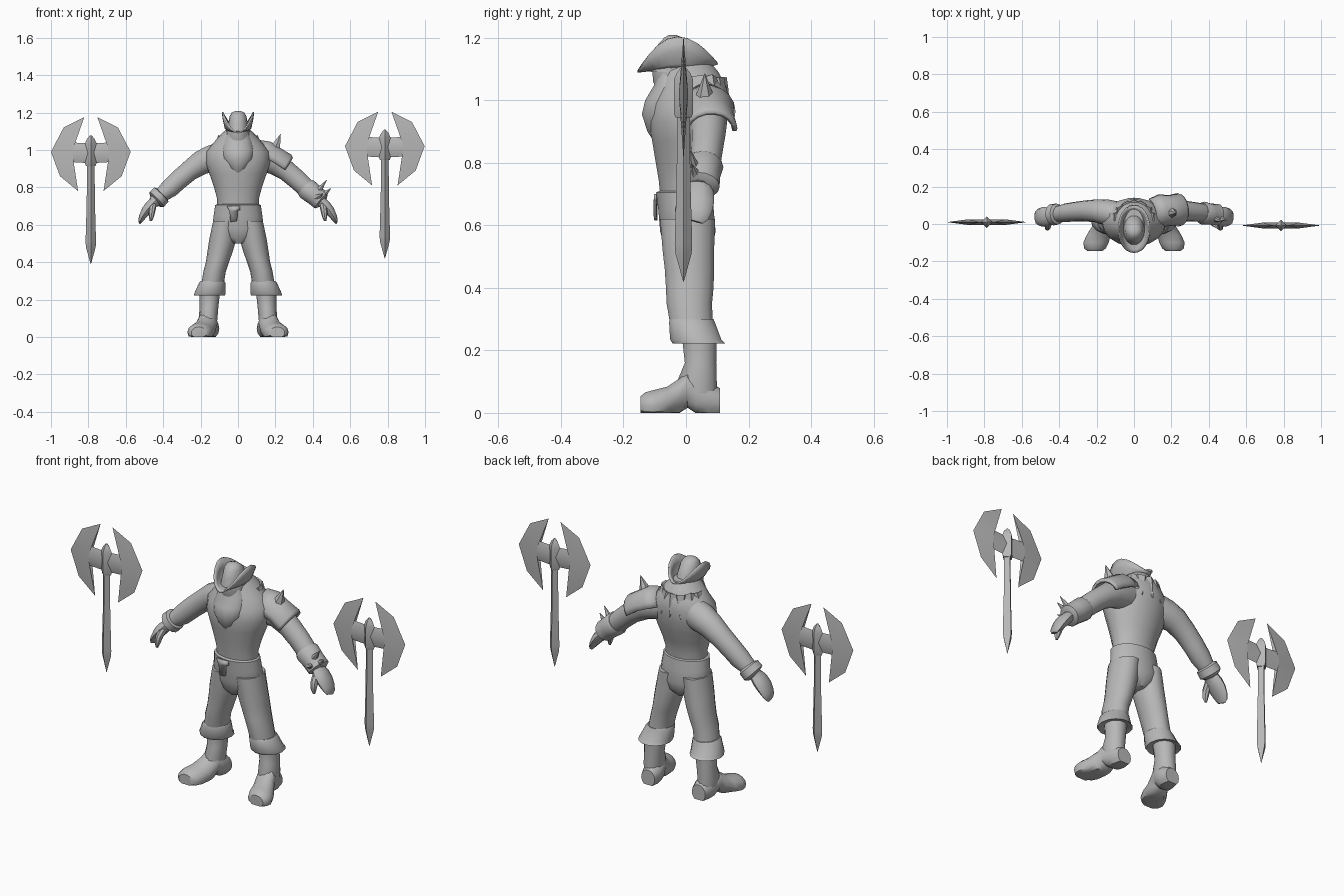
import bpy, bmesh, math
from mathutils import Vector

X, Y, Z = Vector((1, 0, 0)), Vector((0, 1, 0)), Vector((0, 0, 1))
grey = bpy.data.materials.new("plain_grey")
grey.diffuse_color = (0.48, 0.48, 0.48, 1)


def finish(name, verts, faces, thick=0, angle=40):
    me = bpy.data.meshes.new(name)
    me.from_pydata([tuple(v) for v in verts], [], faces)
    bm = bmesh.new()
    bm.from_mesh(me)
    bmesh.ops.recalc_face_normals(bm, faces=bm.faces)
    bm.to_mesh(me)
    bm.free()
    me.materials.append(grey)
    ob = bpy.data.objects.new(name, me)
    bpy.context.collection.objects.link(ob)
    bpy.ops.object.select_all(action='DESELECT')
    ob.select_set(True)
    bpy.context.view_layer.objects.active = ob
    bpy.ops.object.shade_smooth_by_angle(angle=math.radians(angle))
    if thick:
        mod = ob.modifiers.new("thickness", 'SOLIDIFY')
        mod.thickness, mod.offset = thick, 0
    return ob


def skin(name, rows, closed=True, caps=True, thick=0, angle=40):
    """Bridge rows of points into one surface."""
    n = len(rows[0])
    faces = []
    for i in range(len(rows) - 1):
        for j in range(n if closed else n - 1):
            k = (j + 1) % n
            faces.append((i * n + j, i * n + k, (i + 1) * n + k, (i + 1) * n + j))
    if caps and closed:
        faces += [tuple(range(n)), tuple(range((len(rows) - 1) * n, len(rows) * n))]
    return finish(name, [p for r in rows for p in r], faces, thick, angle)


def loft(name, rings, side=X, axis=None, sides=14, sx=1, half=False, **kw):
    """Rings are (x, y, z, radius along side, radius across); sx=-1 mirrors."""
    pts = [Vector(r[:3]) for r in rings]
    rows = []
    for i, r in enumerate(rings):
        t = axis or (pts[min(i + 1, len(pts) - 1)] - pts[max(i - 1, 0)]).normalized()
        u = (side - t * side.dot(t)).normalized()
        v = t.cross(u)
        row = []
        for j in range(sides):
            a = math.pi * j / (sides - 1) if half else 2 * math.pi * j / sides
            p = pts[i] + u * (r[3] * math.cos(a)) + v * (r[4] * math.sin(a))
            row.append((p.x * sx, p.y, max(p.z, 0)))
        rows.append(row)
    return skin(name, rows, closed=not half, **kw)


def upright(name, rings, **kw):
    """Rings are (z, x, y_front, y_back, half width)."""
    return loft(name, [(x, (f + b) / 2, z, w, (b - f) / 2) for z, x, f, b, w in rings],
                axis=Z, **kw)


def spike(name, base, tip, r):
    d = Vector(tip) - Vector(base)
    loft(name, [(*base, r, r), (*(Vector(base) + d * 0.3), r * .75, r * .75),
                (*tip, .001, .001)], side=Y if abs(d.normalized().y) < .8 else X, sides=6)


# Torso, beard and head
upright("torso", [(.66, 0, -.08, .075, .112), (.74, 0, -.088, .078, .112),
                  (.80, 0, -.098, .095, .128), (.87, 0, -.11, .12, .152),
                  (.93, 0, -.12, .133, .172), (.99, 0, -.11, .14, .17),
                  (1.04, 0, -.09, .132, .13), (1.09, 0, -.08, .105, .085),
                  (1.12, 0, -.07, .08, .05)], sides=18)
upright("beard", [(.87, 0, -.105, -.03, .02), (.90, 0, -.125, 0, .055),
                  (.955, 0, -.143, 0, .083), (1.0, 0, -.132, 0, .088),
                  (1.05, 0, -.102, 0, .075), (1.09, 0, -.10, 0, .055)])
upright("head", [(1.02, 0, -.09, .06, .06), (1.06, 0, -.108, .075, .07),
                 (1.11, 0, -.11, .07, .062)])
# Ragged hair over the back of the shoulders
for i in range(7):
    a = math.pi * (i + .5) / 7
    c, s = math.cos(a), math.sin(a)
    spike("hair_lock", (.08 * c, .02 + .075 * s, 1.06),
          (.135 * c, .02 + .122 * s, .93 + .05 * abs(c) + .02 * (i % 2)), .038)

# Hat crown and curled brim
upright("hat_crown", [(1.09, 0, -.115, .055, .062), (1.14, 0, -.105, .04, .052),
                      (1.18, 0, -.09, .015, .045), (1.2, 0, -.07, -.01, .033),
                      (1.208, 0, -.055, -.03, .014)])
brim = []
for s in (0, .35, .7, 1):
    row = []
    for j in range(24):
        a = 2 * math.pi * j / 24
        c, d = math.cos(a), math.sin(a)
        row.append((c * (.05 + .033 * s ** .6), -.027 + d * (.07 + .058 * s),
                    1.098 + .105 * c * c * s ** 1.6 + (.02 if d > 0 else -.006) * d * d * s))
    brim.append(row)
skin("hat_brim", brim, caps=False, thick=.008, angle=60)

# Trousers with flap
upright("trouser_hips", [(.50, 0, -.05, .06, .03), (.53, 0, -.07, .085, .10),
                         (.58, 0, -.084, .096, .138), (.65, 0, -.09, .09, .13),
                         (.705, 0, -.097, .085, .122), (.71, 0, -.085, .075, .11)], sides=18)
flap = [(-.06, .70), (.01, .70), (.012, .68), (-.002, .675), (-.005, .62), (-.04, .615), (-.045, .67)]
finish("belt_flap", [(x, -.099 + abs(x) * .08, z) for x, z in flap], [tuple(range(7))], thick=.009)

for sx in (1, -1):
    # Legs, cuffs and boots
    upright("trouser_leg", [(.62, .068, -.085, .095, .065), (.52, .082, -.077, .092, .072),
                            (.46, .095, -.07, .092, .068), (.40, .11, -.066, .09, .062),
                            (.35, .125, -.064, .085, .06), (.27, .138, -.05, .088, .06)], sx=sx)
    upright("trouser_cuff", [(.30, .136, -.053, .09, .062), (.29, .138, -.056, .094, .07),
                             (.235, .15, -.053, .115, .083), (.222, .152, -.045, .128, .083),
                             (.23, .15, -.02, .10, .06)], sx=sx)
    upright("boot_shaft", [(.25, .15, -.015, .10, .055), (.16, .155, -.005, .098, .05),
                           (.10, .16, -.03, .10, .05), (.05, .16, -.02, .10, .045)], sx=sx)
    loft("boot_foot", [(.15, .108, .035, .04, .045), (.152, .07, .045, .052, .06),
                       (.157, .03, .055, .052, .065), (.165, .005, .075, .052, .06),
                       (.172, -.02, .05, .056, .062), (.19, -.06, .03, .064, .055),
                       (.203, -.1, .025, .068, .05), (.208, -.13, .023, .058, .044),
                       (.21, -.145, .022, .04, .032)], axis=Y, sx=sx)
    # Arms and hands
    loft("arm", [(.09, .05, .965, .07, .08), (.15, .062, .95, .07, .073),
                 (.20, .07, .93, .062, .066), (.26, .07, .888, .056, .056),
                 (.315, .066, .842, .052, .054), (.365, .06, .795, .05, .052),
                 (.41, .053, .758, .042, .04), (.45, .045, .72, .036, .032)], side=Y, sx=sx)
    loft("palm", [(.435, .045, .735, .035, .026), (.465, .04, .705, .05, .03),
                  (.49, .038, .675, .052, .028), (.51, .037, .645, .046, .02),
                  (.52, .034, .625, .038, .014), (.524, .03, .612, .025, .007)],
         side=Y, sx=sx, sides=10)
    loft("thumb", [(.455, .015, .705, .02, .02), (.46, -.01, .675, .02, .018),
                   (.463, -.02, .645, .016, .014), (.466, -.02, .62, .007, .006)],
         side=Y, sx=sx, sides=8)

# Wristband on one arm, spiked bracer on the other
loft("wristband", [(.405, .053, .765, .045, .043), (.41, .053, .76, .056, .055),
                   (.435, .05, .735, .058, .056), (.443, .048, .728, .045, .042)], side=Y, sx=-1)
loft("bracer", [(.36, .06, .80, .054, .054), (.37, .058, .79, .062, .06),
                (.41, .053, .758, .056, .056), (.445, .048, .728, .06, .054),
                (.452, .046, .722, .04, .036)], side=Y)
for base, tip in (((.425, .03, .775), (.475, .015, .84)),
                  ((.45, .035, .755), (.498, .02, .795)),
                  ((.42, .01, .745), (.455, -.03, .765))):
    spike("bracer_spike", base, tip, .02)

# Shoulder guard with spike
loft("shoulder_guard", [(.095, .06, .975, .07, .075), (.14, .07, .96, .082, .085),
                        (.19, .072, .935, .076, .078), (.235, .076, .905, .082, .08),
                        (.245, .077, .898, .078, .072)], side=Y, half=True, sides=10, thick=.014)
spike("shoulder_spike", (.195, .06, 1.0), (.228, .06, 1.085), .033)

# Double-bladed axes
outline = [(.02, 1.065), (.10, 1.07), (.035, 1.205), (.145, 1.15), (.213, 1.02),
           (.165, .89), (.068, .81), (.10, .965), (.02, .96)]
for cx, cy, dz in ((.785, -.008, 0), (-.787, .01, -.03)):
    for s in (1, -1):
        verts = [(cx + s * x, cy, z + dz) for x, z in outline]
        verts += [(cx + s * .1, cy + k * .015, 1.02 + dz) for k in (1, -1)]
        verts += [(cx + s * .015, cy + k * .015, 1.015 + dz) for k in (1, -1)]
        faces = []
        for k in (0, 1):
            faces += [(i, i + 1, 9 + k) for i in range(8)]
            faces += [(8, 11 + k, 9 + k), (11 + k, 0, 9 + k)]
        finish("axe_blade", verts, faces)
    loft("axe_hub", [(cx, cy, z + dz, r, r) for z, r in
                     ((.945, .026), (.96, .031), (1.065, .031), (1.09, .02), (1.108, .004))],
         axis=Z, sides=4)
    loft("axe_handle", [(cx, cy, z + dz, r, r) for z, r in
                        ((.97, .02), (.75, .022), (.54, .028), (.51, .026), (.42, .001))],
         axis=Z, sides=4)
